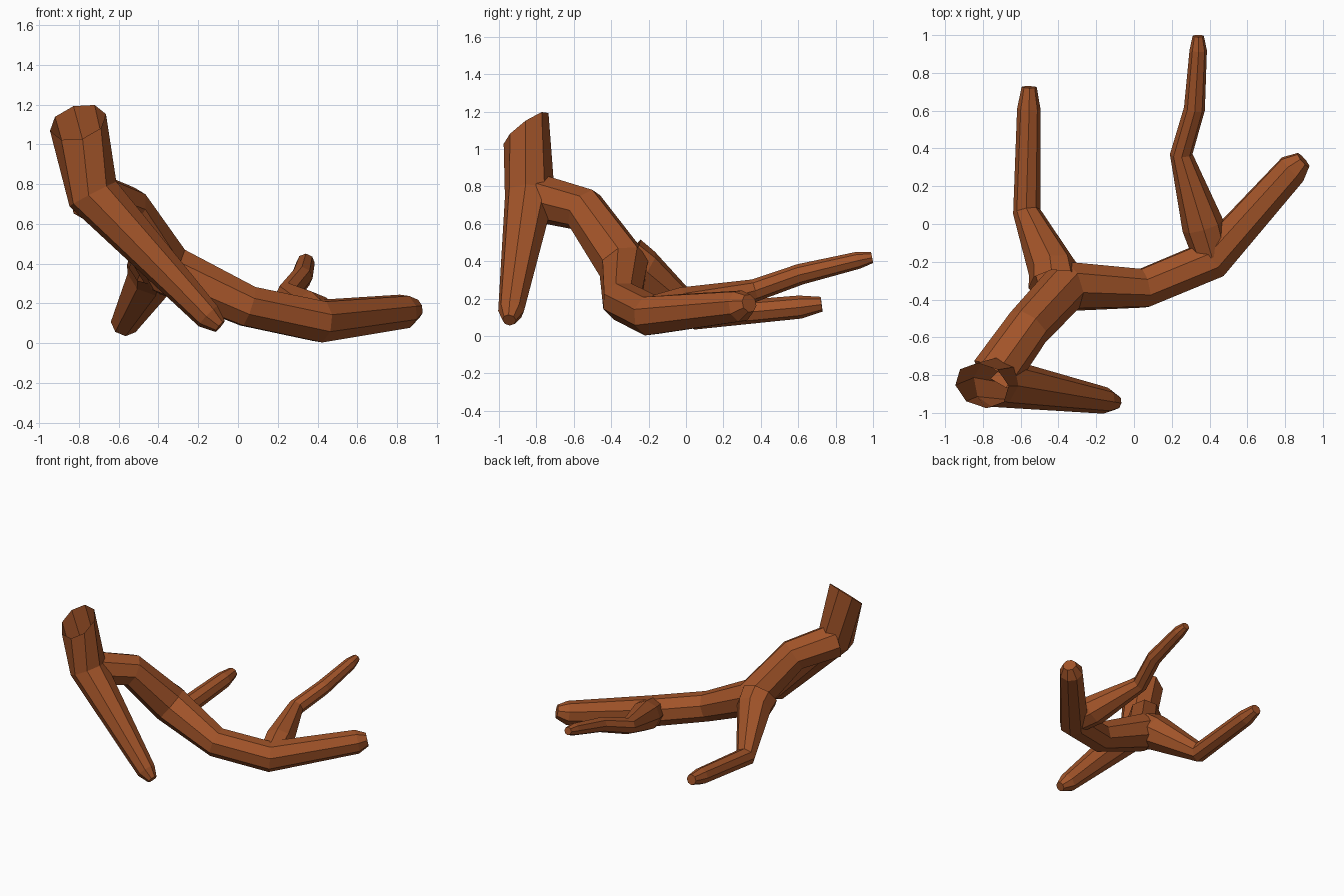
import bpy, bmesh, math
from mathutils import Vector

if "Cube" in bpy.data.objects:
    bpy.data.objects.remove(bpy.data.objects["Cube"])

SIDES = 8
bark = bpy.data.materials.new("rust brown bark")
bark.diffuse_color = (0.36, 0.088, 0.022, 1)
bark.use_nodes = True
bark.node_tree.nodes["Principled BSDF"].inputs["Base Color"].default_value = bark.diffuse_color


def limb(name, path, first_normal=None):
    """Eight-sided flat-shaded tube through (x, y, z, radius); open at the start, capped at the tip."""
    pts = [Vector(p[:3]) for p in path]
    bm = bmesh.new()
    rings = []
    n = len(pts)
    side = None
    for i, p in enumerate(pts):
        back = (p - pts[i - 1]).normalized() if i else Vector()
        ahead = (pts[i + 1] - p).normalized() if i < n - 1 else Vector()
        t = (back + ahead).normalized()
        if i == 0 and first_normal:
            t = Vector(first_normal).normalized()
        if side is None:
            side = t.orthogonal()
        side = (side - t * side.dot(t)).normalized()
        up = t.cross(side)
        r = path[i][3]
        rings.append([bm.verts.new(p + r * (math.cos(a) * side + math.sin(a) * up))
                      for a in (2 * math.pi * k / SIDES for k in range(SIDES))])
    for a, b in zip(rings, rings[1:]):
        for k in range(SIDES):
            j = (k + 1) % SIDES
            bm.faces.new((a[k], a[j], b[j], b[k]))
    bm.faces.new(rings[-1])
    mesh = bpy.data.meshes.new(name)
    bm.to_mesh(mesh)
    bm.free()
    mesh.materials.append(bark)
    obj = bpy.data.objects.new(name, mesh)
    bpy.context.collection.objects.link(obj)
    return obj


# Hollow cut end running straight down into the front side limb
limb("cut_stem", [(-0.805, -0.855, 1.11, 0.147), (-0.73, -0.835, 0.75, 0.135),
                  (-0.15, -0.935, 0.135, 0.07), (-0.09, -0.945, 0.085, 0.037)],
     first_normal=(0.24, 0.58, -0.78))

# Main bough sweeping across to the right
limb("main_bough", [(-0.74, -0.80, 0.74, 0.13), (-0.56, -0.545, 0.675, 0.122),
                    (-0.36, -0.33, 0.37, 0.14), (0.05, -0.34, 0.185, 0.11),
                    (0.41, -0.19, 0.11, 0.112), (0.84, 0.29, 0.16, 0.088),
                    (0.897, 0.338, 0.175, 0.05)])

# Left rear branch
limb("left_branch", [(-0.42, -0.32, 0.40, 0.14), (-0.43, -0.24, 0.345, 0.13),
                     (-0.568, 0.065, 0.105, 0.073),
                     (-0.557, 0.61, 0.155, 0.062), (-0.555, 0.725, 0.17, 0.04)])

# Right rear branch with a flared base
limb("right_branch", [(0.41, -0.16, 0.12, 0.10), (0.365, -0.01, 0.15, 0.112),
                      (0.25, 0.37, 0.245, 0.06),
                      (0.32, 0.61, 0.33, 0.056), (0.34, 0.92, 0.405, 0.046),
                      (0.34, 0.995, 0.42, 0.03)])
